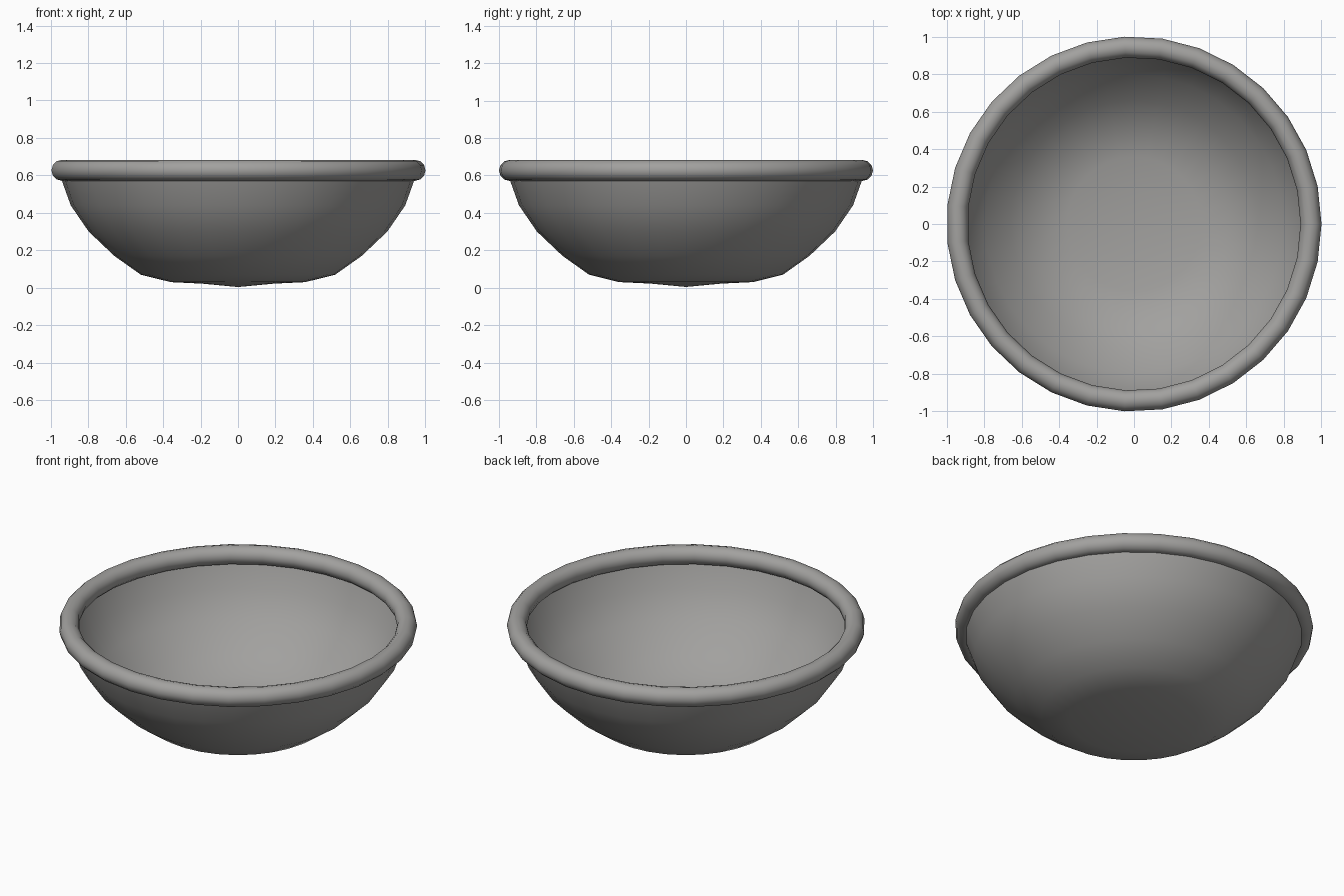
import bpy, bmesh, math

cube = bpy.data.objects.get("Cube")
if cube:
    bpy.data.objects.remove(cube, do_unlink=True)

grey = bpy.data.materials.new("warm_grey")
grey.use_nodes = True
colour = (0.36, 0.355, 0.345, 1)
grey.diffuse_color = colour
grey.node_tree.nodes["Principled BSDF"].inputs["Base Color"].default_value = colour


def finish(obj):
    obj.data.materials.append(grey)
    bpy.ops.object.select_all(action='DESELECT')
    obj.select_set(True)
    bpy.context.view_layer.objects.active = obj
    bpy.ops.object.shade_smooth_by_angle(angle=math.radians(40))


# Bowl: thin spun shell with a nearly flat base
profile = [(0, 0.004), (0.19, 0.022), (0.358, 0.03), (0.519, 0.07), (0.66, 0.17),
           (0.797, 0.3), (0.893, 0.44), (0.945, 0.585)]
bm = bmesh.new()
verts = [bm.verts.new((r, 0, z)) for r, z in profile]
edges = [bm.edges.new(pair) for pair in zip(verts, verts[1:])]
bmesh.ops.spin(bm, geom=verts + edges, cent=(0, 0, 0), axis=(0, 0, 1),
               angle=math.tau, steps=32, use_merge=True)
bmesh.ops.remove_doubles(bm, verts=bm.verts, dist=0.001)
bmesh.ops.recalc_face_normals(bm, faces=bm.faces)
# Outer side of the shell faces down and out
if sum(f.normal.z for f in bm.faces) > 0:
    bmesh.ops.reverse_faces(bm, faces=bm.faces)
mesh = bpy.data.meshes.new("bowl")
bm.to_mesh(mesh)
bm.free()
bowl = bpy.data.objects.new("bowl", mesh)
bpy.context.collection.objects.link(bowl)
finish(bowl)

# Rolled rim
bpy.ops.mesh.primitive_torus_add(major_segments=31, minor_segments=12,
                                 major_radius=0.945, minor_radius=0.056,
                                 location=(0, 0, 0.627))
rim = bpy.context.object
rim.name = "rim"
finish(rim)
